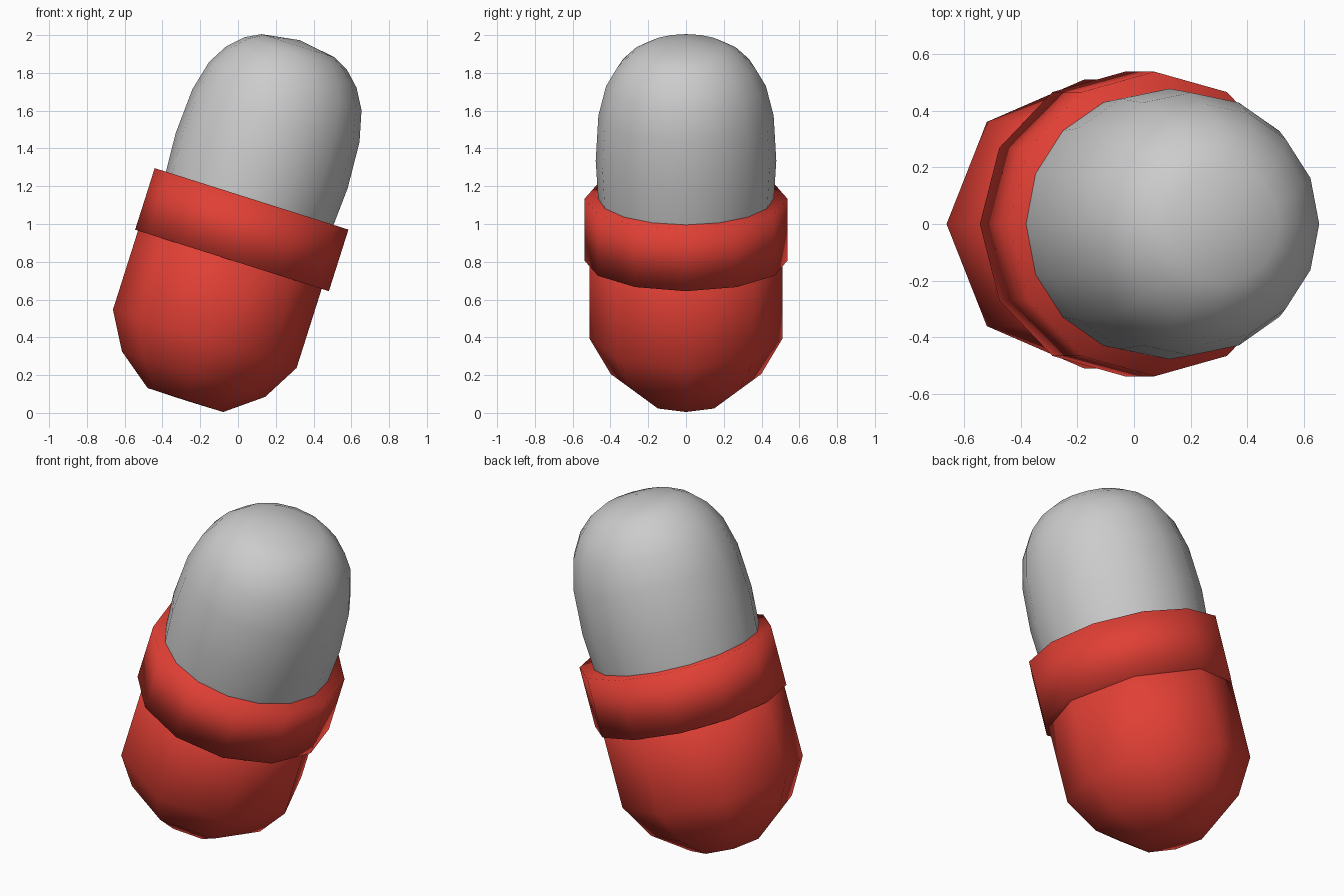
import bpy, bmesh
from math import radians, pi, cos, sin
from mathutils import Matrix

if "Cube" in bpy.data.objects:
    bpy.data.objects.remove(bpy.data.objects["Cube"])

# shared frame: leaning axis through the centre of the collar
FRAME = Matrix.Translation((0.02, 0, 0.97)) @ Matrix.Rotation(radians(17.6), 4, 'Y')

red = bpy.data.materials.new("red")
red.diffuse_color = (0.75, 0.05, 0.035, 1)
red.use_nodes = True
red.node_tree.nodes["Principled BSDF"].inputs["Base Color"].default_value = red.diffuse_color


def lathe(name, profile, sides, offset=0.0, mat=None):
    """Revolve (radius, height) points; a radius of 0 makes a pole."""
    bm = bmesh.new()
    rings = []
    for r, h in profile:
        n = sides if r > 0 else 1
        rings.append([bm.verts.new((offset + r * cos(2 * pi * i / sides),
                                    r * sin(2 * pi * i / sides), h))
                      for i in range(n)])
    for a, b in zip(rings, rings[1:]):
        for i in range(sides):
            j = (i + 1) % sides
            quad = [a[i % len(a)], a[j % len(a)], b[j % len(b)], b[i % len(b)]]
            bm.faces.new(list(dict.fromkeys(quad)))
    bmesh.ops.recalc_face_normals(bm, faces=bm.faces)
    for f in bm.faces:
        f.smooth = True
    mesh = bpy.data.meshes.new(name)
    bm.to_mesh(mesh)
    bm.free()
    obj = bpy.data.objects.new(name, mesh)
    obj.matrix_world = FRAME
    if mat:
        mesh.materials.append(mat)
    bpy.context.collection.objects.link(obj)
    return obj


# rounded grey upper half
lathe("upper_capsule", [(0, 0.1), (0.458, 0.1), (0.466, 0.18), (0.478, 0.38),
                        (0.464, 0.63), (0.423, 0.795), (0.362, 0.90),
                        (0.285, 0.975), (0.204, 1.018), (0, 1.049)],
      16, offset=-0.01)

# red lower half
lathe("lower_capsule", [(0, -0.952), (0.21, -0.95), (0.398, -0.806),
                        (0.51, -0.61), (0.51, 0.0), (0, 0.0)],
      8, offset=-0.012, mat=red)

# red collar around the joint
lathe("collar", [(0, -0.171), (0.538, -0.171), (0.538, 0.171), (0, 0.171)],
      12, mat=red)
